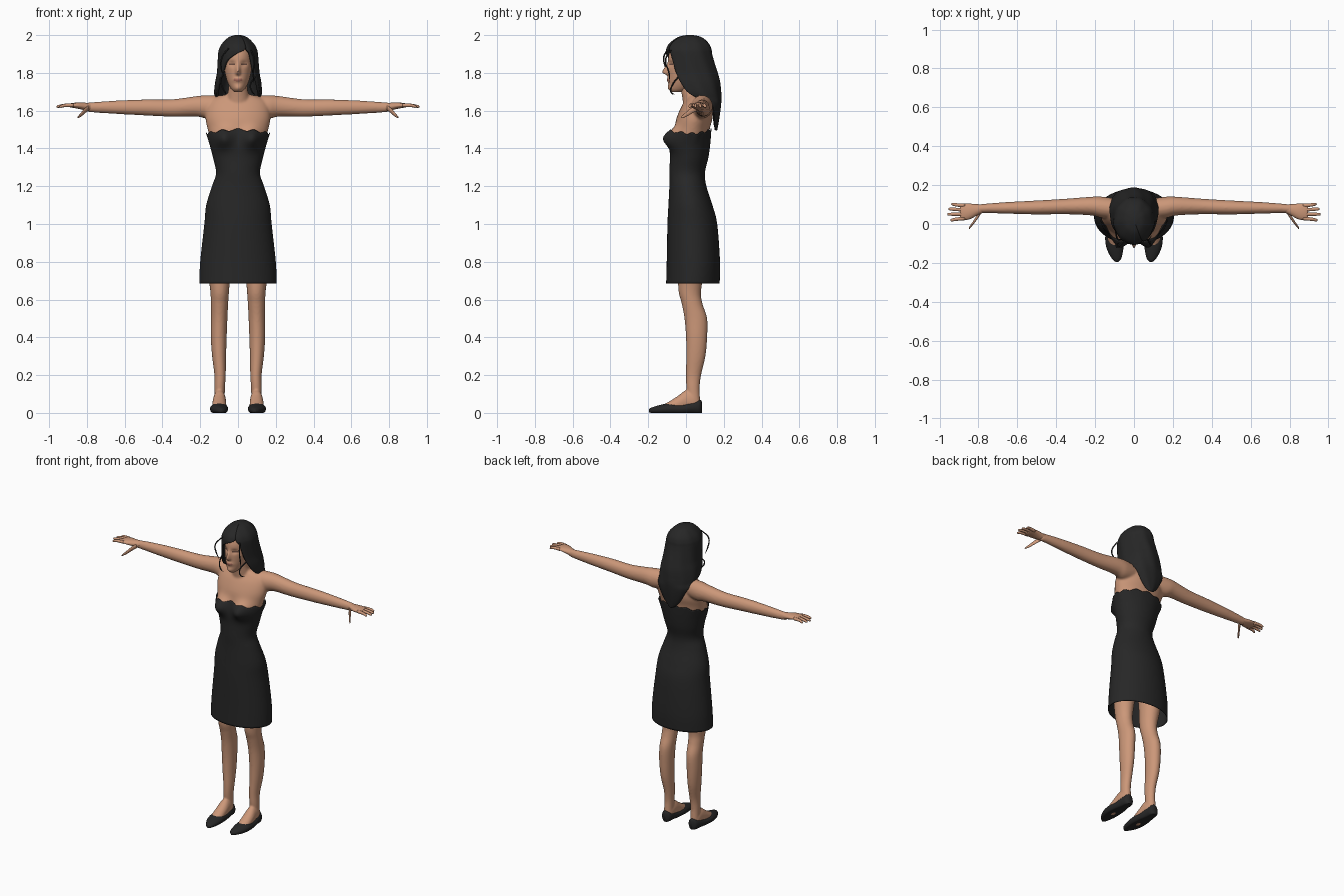
import bpy, bmesh, math
from math import sin, cos, pi, exp
from mathutils import Vector

cube = bpy.data.objects.get("Cube")
if cube:
    bpy.data.objects.remove(cube, do_unlink=True)


def material(name, r, g, b):
    m = bpy.data.materials.new(name)
    m.use_nodes = True
    m.diffuse_color = (r, g, b, 1)
    bsdf = m.node_tree.nodes["Principled BSDF"]
    bsdf.inputs["Base Color"].default_value = (r, g, b, 1)
    bsdf.inputs["Roughness"].default_value = 0.8
    return m


SKIN = material("warm_skin", 0.60, 0.31, 0.19)
BLACK = material("soft_black", 0.02, 0.02, 0.02)
LIP = material("muted_lip", 0.38, 0.15, 0.11)
LASH = material("lash_brown", 0.14, 0.07, 0.05)


def spline(rows, sub):
    """Catmull-Rom interpolation of whole rows of numbers."""
    out = []
    for i in range(len(rows) - 1):
        p = [rows[max(i - 1, 0)], rows[i], rows[i + 1], rows[min(i + 2, len(rows) - 1)]]
        for k in range(sub):
            t = k / sub
            out.append([0.5 * (2 * b + (c - a) * t + (2 * a - 5 * b + 4 * c - d) * t * t
                               + (3 * b - a - 3 * c + d) * t ** 3) for a, b, c, d in zip(*p)])
    return out + [list(rows[-1])]


def loft(bm, rows, axis, side=1, seg=32, sub=5, cap=True):
    """Elliptical rings (position, centre 1, centre 2, radius 1, radius 2) along an axis."""
    order = {"x": (0, 1, 2), "y": (1, 0, 2), "z": (2, 0, 1)}[axis]
    rings = []
    for t, c1, c2, r1, r2 in spline(rows, sub):
        ring = []
        for k in range(seg):
            a = 2 * pi * k / seg
            co = Vector()
            for index, value in zip(order, (t, c1 + r1 * sin(a), c2 - r2 * cos(a))):
                co[index] = value
            co.x *= side
            ring.append(bm.verts.new(co))
        rings.append(ring)
    for low, high in zip(rings, rings[1:]):
        for k in range(seg):
            n = (k + 1) % seg
            bm.faces.new((low[k], low[n], high[n], high[k]))
    if cap:
        bm.faces.new(rings[0])
        bm.faces.new(rings[-1])
    return rings


def finish(bm, name, *mats):
    bmesh.ops.recalc_face_normals(bm, faces=bm.faces)
    mesh = bpy.data.meshes.new(name)
    bm.to_mesh(mesh)
    bm.free()
    for m in mats:
        mesh.materials.append(m)
    mesh.shade_smooth()
    ob = bpy.data.objects.new(name, mesh)
    bpy.context.collection.objects.link(ob)
    return ob


def blend(ob, voxel, rounds):
    """Fuse overlapping volumes into one soft skin."""
    r = ob.modifiers.new("fuse", "REMESH")
    r.mode, r.voxel_size, r.use_smooth_shade = "VOXEL", voxel, True
    s = ob.modifiers.new("soften", "SMOOTH")
    s.factor, s.iterations = 0.5, rounds


def bump(dx, wx, dz, wz):
    return exp(-(dx / wx) ** 2 - (dz / wz) ** 2)


def add_bust(verts):
    for v in verts:
        if v.co.y < 0.02:
            v.co.y -= 0.055 * bump(abs(v.co.x) - 0.078, 0.05, v.co.z - 1.455, 0.05)


# Trunk outline: height, half width, front, back
trunk = [(.685, .205, -.105, .178), (.8, .2, -.102, .18), (1.0, .178, -.098, .165),
         (1.1, .168, -.093, .14), (1.2, .138, -.088, .108), (1.27, .116, -.088, .1),
         (1.35, .132, -.085, .118), (1.42, .15, -.085, .128), (1.5, .17, -.07, .135),
         (1.56, .172, -.05, .14), (1.62, .165, -.025, .14), (1.66, .14, 0, .13), (1.685, .07, .01, .1)]


def trunk_rows(part, shrink=0):
    return [(z, 0, (f + b) / 2, w - shrink * (z < 1.51), (b - f) / 2 - shrink * (z < 1.51))
            for z, w, f, b in part]


# Dress with scalloped neckline
bm = bmesh.new()
for ring in loft(bm, trunk_rows(trunk[:9]), "z", seg=96, sub=6, cap=False):
    for k, v in enumerate(ring):
        a = 2 * pi * k / len(ring)
        weight = max(0, (v.co.z - 1.42) / 0.08)
        v.co.z += weight * (0.006 * cos(12 * a) - 0.022 * sin(a) ** 2)
add_bust(bm.verts)
dress = finish(bm, "dress", BLACK)
dress.modifiers.new("cloth", "SOLIDIFY").thickness = 0.004

# Upper body: chest, neck and arms
bm = bmesh.new()
loft(bm, trunk_rows(trunk[6:], 0.01), "z", seg=64)
add_bust(bm.verts)
loft(bm, [(1.6, 0, .05, .07, .06), (1.67, 0, .035, .06, .055), (1.72, 0, .02, .05, .048),
          (1.79, 0, .015, .048, .048)], "z")
arm = [(.06, .075, 1.625, .05, .055), (.16, .085, 1.62, .055, .062), (.22, .092, 1.623, .048, .054),
       (.35, .09, 1.614, .04, .046), (.5, .085, 1.617, .036, .042), (.65, .083, 1.618, .03, .035),
       (.78, .08, 1.618, .023, .026), (.81, .075, 1.62, .022, .022)]
for side in (1, -1):
    loft(bm, arm, "x", side)
blend(finish(bm, "upper_body", SKIN), 0.007, 5)

# Hands: palm, four fingers and thumb
palm = [(.775, .08, 1.618, .021, .022), (.81, .072, 1.622, .03, .02), (.85, .064, 1.627, .041, .016),
        (.885, .062, 1.628, .041, .011), (.895, .062, 1.627, .034, .006)]
fingers = [(.095, .102, .94), (.073, .077, .955), (.051, .05, .96), (.029, .02, .945)]
for side, label in ((1, "left"), (-1, "right")):
    bm = bmesh.new()
    loft(bm, palm, "x", side, seg=20)
    for base, tip, reach in fingers:
        loft(bm, [(.87, base, 1.628, .01, .01), (.915, (base + tip) / 2, 1.628, .009, .009),
                  (reach - .006, tip, 1.622, .007, .007), (reach, tip, 1.621, .002, .002)],
             "x", side, seg=10, sub=3)
    loft(bm, [(.79, .06, 1.615, .012, .014), (.81, .03, 1.6, .012, .014), (.83, .002, 1.58, .009, .011),
              (.845, -.018, 1.567, .007, .006), (.849, -.021, 1.565, .002, .002)],
         "x", side, seg=10, sub=3)
    finish(bm, label + "_hand", SKIN)

# Legs, bare feet and slip-on shoes
leg = [(.05, .098, .045, .027, .031), (.13, .097, .037, .028, .035), (.2, .095, .04, .03, .04),
       (.3, .1, .052, .037, .051), (.4, .102, .056, .042, .056), (.5, .1, .052, .044, .06),
       (.58, .098, .032, .046, .055), (.65, .097, .02, .05, .06), (.8, .1, .03, .065, .075),
       (1.0, .085, .03, .07, .085)]
foot = [(-.125, .098, .022, .026, .018), (-.08, .099, .032, .037, .034), (-.04, .099, .047, .037, .045),
        (0, .098, .062, .034, .058), (.04, .098, .06, .031, .05), (.07, .098, .045, .02, .03)]
shoe = [(-.195, .088, .012, .006, .009), (-.178, .09, .014, .024, .016), (-.13, .097, .018, .042, .026),
        (-.08, .1, .021, .048, .032), (-.02, .1, .02, .043, .03), (.03, .1, .028, .037, .035),
        (.07, .099, .031, .03, .04), (.084, .099, .03, .012, .03)]
for side, label in ((1, "left"), (-1, "right")):
    bm = bmesh.new()
    loft(bm, leg, "z", side)
    loft(bm, foot, "y", side)
    blend(finish(bm, label + "_leg", SKIN), 0.006, 4)
    bm = bmesh.new()
    loft(bm, shoe, "y", side)
    for v in bm.verts:
        v.co.z = max(v.co.z, 0)
    finish(bm, label + "_shoe", BLACK)

# Head with sculpted face
skull = [(1.698, .018, -.075, -.03), (1.715, .036, -.09, .02), (1.75, .055, -.093, .06),
         (1.8, .069, -.095, .09), (1.85, .075, -.095, .11), (1.9, .075, -.09, .115),
         (1.95, .06, -.065, .095), (1.98, .02, -.01, .05)]
bm = bmesh.new()
loft(bm, trunk_rows(skull), "z", seg=112, sub=12)
for v in bm.verts:
    x, y, z = v.co
    if y < -0.02:
        bridge = 0.013 if z < 1.803 else 0.034
        v.co.y -= 0.03 * bump(x, 0.011, z - 1.803, bridge)
        v.co.y += 0.01 * bump(abs(x) - 0.032, 0.018, z - 1.848, 0.015)
        v.co.y -= 0.008 * bump(x, 0.024, z - 1.763, 0.012)
        v.co.y -= 0.005 * bump(x, 0.02, z - 1.72, 0.015)
for f in bm.faces:
    c = f.calc_center_median()
    if c.y < -0.04:
        ax = abs(c.x)
        if (ax / 0.024) ** 2 + ((c.z - 1.763) / 0.008) ** 2 < 1:
            f.material_index = 1
        elif abs(ax - 0.033) < 0.015 and abs(c.z - 1.846) < 0.003:
            f.material_index = 2
finish(bm, "head", SKIN, LIP, LASH)

# Long hair: height, half width, front, back, right and left edge angles of the face opening
locks = [(2.0, .015, .0, .04, .45, .45), (1.988, .05, -.045, .085, .45, .45),
         (1.955, .084, -.088, .122, .45, .45), (1.925, .1, -.104, .136, .4, .5),
         (1.9, .105, -.106, .14, -.1, .66), (1.86, .108, -.104, .15, -.62, .76),
         (1.8, .113, -.1, .168, -.88, .88), (1.75, .122, -.09, .18, -1, 1),
         (1.7, .126, -.06, .185, -1.1, 1.1), (1.67, .122, -.02, .187, -1.3, 1.3),
         (1.64, .112, .06, .186, -1.7, 1.7), (1.6, .097, .085, .182, -1.85, 1.85),
         (1.55, .07, .1, .175, -1.9, 1.9), (1.51, .035, .12, .168, -1.9, 1.9),
         (1.495, .01, .14, .165, -1.9, 1.9)]
bm = bmesh.new()
strips = []
for z, w, front, back, start, end in spline(locks, 5):
    strip = []
    for k in range(65):
        a = end + (start + 2 * pi - end) * k / 64
        wave = 1 + 0.012 * sin(9 * a + 14 * z)
        strip.append(bm.verts.new((w * wave * sin(a), (front + back) / 2 - (back - front) / 2 * wave * cos(a), z)))
    strips.append(strip)
bm.faces.new(strips[0])
for high, low in zip(strips, strips[1:]):
    for k in range(64):
        bm.faces.new((high[k], high[k + 1], low[k + 1], low[k]))
hair = finish(bm, "hair", BLACK)
hair.modifiers.new("volume", "SOLIDIFY").thickness = 0.014

# Loose wisps framing the face
wisps = [[(-.05, -.09, 1.93), (-.085, -.118, 1.88), (-.088, -.105, 1.82), (-.075, -.095, 1.78)],
         [(-.095, -.03, 1.78), (-.085, -.075, 1.73), (-.07, -.08, 1.7), (-.06, -.07, 1.685)],
         [(.07, -.08, 1.92), (.086, -.108, 1.87), (.08, -.09, 1.8), (.083, -.085, 1.75)],
         [(.09, -.04, 1.78), (.065, -.075, 1.73), (.075, -.08, 1.7), (.09, -.06, 1.685)]]
for path in wisps:
    curve = bpy.data.curves.new("hair_wisp", "CURVE")
    curve.dimensions, curve.bevel_depth, curve.bevel_resolution = "3D", 0.004, 2
    s = curve.splines.new("BEZIER")
    s.bezier_points.add(len(path) - 1)
    for p, co in zip(s.bezier_points, path):
        p.co = co
        p.handle_left_type = p.handle_right_type = "AUTO"
    s.bezier_points[-1].radius = 0.3
    curve.materials.append(BLACK)
    bpy.context.collection.objects.link(bpy.data.objects.new("hair_wisp", curve))
